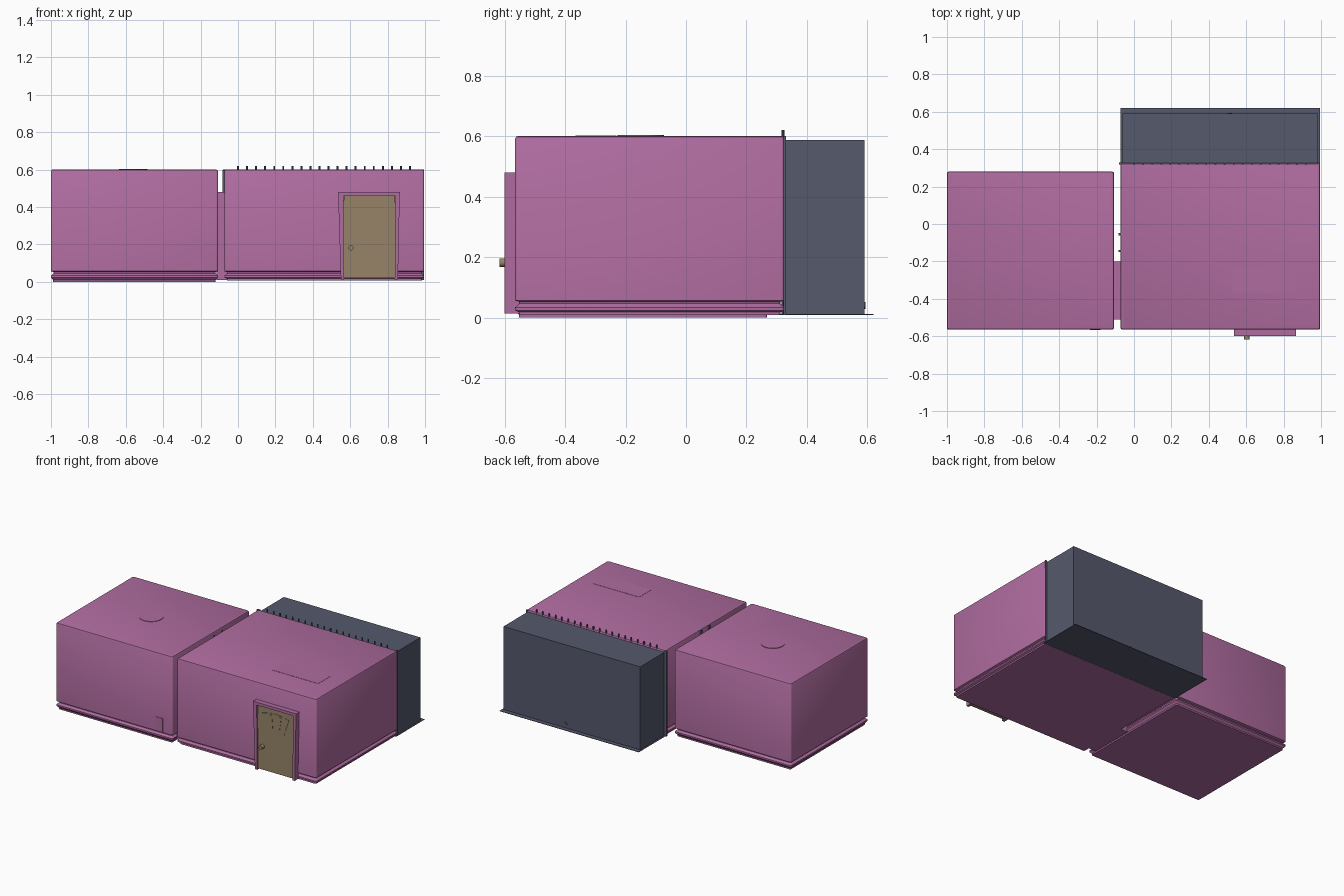
import bpy, bmesh, math

if "Cube" in bpy.data.objects:
    bpy.data.objects.remove(bpy.data.objects["Cube"])

def mat(name, c):
    m = bpy.data.materials.new(name)
    m.diffuse_color = (*c, 1)
    m.use_nodes = True
    m.node_tree.nodes["Principled BSDF"].inputs["Base Color"].default_value = m.diffuse_color
    return m

PINK = mat("pink_plaster", (0.43, 0.15, 0.35))
DARK = mat("dark_slate", (0.09, 0.10, 0.15))
TAN = mat("tan_wood", (0.31, 0.23, 0.14))

def finish(bm, name, m, smooth=False):
    bmesh.ops.recalc_face_normals(bm, faces=bm.faces)
    me = bpy.data.meshes.new(name)
    bm.to_mesh(me)
    bm.free()
    me.materials.append(m)
    o = bpy.data.objects.new(name, me)
    bpy.context.collection.objects.link(o)
    if smooth:
        bpy.context.view_layer.objects.active = o
        o.select_set(True)
        bpy.ops.object.shade_smooth_by_angle(angle=math.radians(35))
        o.select_set(False)
    return o

def box(name, x0, x1, y0, y1, z0, z1, m):
    bm = bmesh.new()
    bmesh.ops.create_cube(bm, size=1)
    for v in bm.verts:
        v.co = ((x0 + x1) / 2 + v.co.x * (x1 - x0), (y0 + y1) / 2 + v.co.y * (y1 - y0),
                (z0 + z1) / 2 + v.co.z * (z1 - z0))
    return finish(bm, name, m)

def cylinder(name, centre, r, depth, m, axis='Z', n=20):
    bm = bmesh.new()
    bmesh.ops.create_cone(bm, cap_ends=True, segments=n, radius1=r, radius2=r, depth=depth)
    o = finish(bm, name, m, True)
    o.location = centre
    if axis == 'Y':
        o.rotation_euler.x = math.pi / 2
    return o

def ring(x0, x1, y0, y1, r):
    pts = []
    for cx, cy, a in ((x1 - r, y1 - r, 0), (x0 + r, y1 - r, 90), (x0 + r, y0 + r, 180), (x1 - r, y0 + r, 270)):
        for k in range(4):
            t = math.radians(a + 30 * k)
            pts.append((cx + r * math.cos(t), cy + r * math.sin(t)))
    return pts

def room(name, x0, x1, y0, y1, profile, m):
    """Rounded rectangle lofted through (inset, height) pairs."""
    bm = bmesh.new()
    rows = [[bm.verts.new((x, y, z)) for x, y in ring(x0 + i, x1 - i, y0 + i, y1 - i, 0.01)]
            for i, z in profile]
    n = len(rows[0])
    for a, b in zip(rows, rows[1:]):
        for k in range(n):
            bm.faces.new((a[k], a[(k + 1) % n], b[(k + 1) % n], b[k]))
    bm.faces.new(rows[0])
    bm.faces.new(rows[-1])
    return finish(bm, name, m, True)

def plate(name, pts, y0, y1, m):
    """Outline in x,z extruded along y."""
    bm = bmesh.new()
    f = bm.faces.new([bm.verts.new((x, y0, z)) for x, z in pts])
    e = bmesh.ops.extrude_face_region(bm, geom=[f])
    for g in e["geom"]:
        if isinstance(g, bmesh.types.BMVert):
            g.co.y = y1
    return finish(bm, name, m)

# Rooms with a moulded skirting and softened roof edge
def skirted(z0):
    return [(0.012, z0), (0.012, z0 + 0.01), (0.0, 0.024), (0.0, 0.034), (0.013, 0.046),
            (0.013, 0.052), (0.0, 0.057), (0.0, 0.592), (0.003, 0.598), (0.008, 0.6)]

room("left_room", -1.0, -0.107, -0.565, 0.28, skirted(0.0), PINK)
room("right_room", -0.072, 0.995, -0.565, 0.325, skirted(0.008), PINK)
box("corridor", -0.115, -0.06, -0.51, -0.2, 0.01, 0.48, PINK)

# Rear cell, its thin floor sheet and the barred front
box("rear_cell", -0.062, 0.985, 0.32, 0.59, 0.01, 0.587, DARK)
box("cell_floor", -0.072, 0.995, 0.31, 0.62, 0.009, 0.012, DARK)
box("cell_side_frame", -0.08, -0.06, 0.318, 0.33, 0.01, 0.6, DARK)
box("cell_side_frame_right", 0.985, 0.995, 0.322, 0.33, 0.01, 0.6, DARK)
for k in range(20):
    cylinder("cell_bar", (0.0 + k * 0.0484, 0.321, 0.315), 0.005, 0.61, DARK, n=8)
cylinder("cell_drain", (0.51, 0.588, 0.04), 0.011, 0.01, DARK, 'Y', 12)
for y in (-0.055, -0.145):
    box("side_bar", -0.083, -0.066, y - 0.006, y + 0.006, 0.1, 0.598, DARK)

# Ceiling lamp housings and small wall hole cover
cylinder("round_ceiling_lamp", (-0.56, -0.15, 0.598), 0.077, 0.01, PINK, n=28)
box("long_ceiling_lamp", 0.52, 0.87, -0.365, -0.23, 0.593, 0.6015, PINK)
box("wall_hatch", -0.235, -0.18, -0.568, -0.55, 0.06, 0.155, PINK)

# Tapered doorway: frame, leaf, fan window and knob
plate("door_frame", [(0.55, 0.013), (0.535, 0.48), (0.865, 0.48), (0.855, 0.013),
                     (0.838, 0.013), (0.842, 0.46), (0.563, 0.46), (0.567, 0.013)], -0.6, -0.55, PINK)
plate("door_leaf", [(0.555, 0.02), (0.566, 0.458), (0.84, 0.458), (0.85, 0.02)], -0.59, -0.55, TAN)

def fan(r, a, z=0.1):
    return [(0.702 + r * math.sin(math.radians(t)), z + r * math.cos(math.radians(t))) for t in a]

angles = [-18 + 6 * k for k in range(7)]
plate("fan_window", fan(0.33, angles) + fan(0.21, angles[::-1]), -0.592, -0.58, TAN)
for s in (-1, 1):
    plate("window_bar", fan(0.32, (s * 5, s * 8)) + fan(0.23, (s * 8, s * 5)), -0.594, -0.58, TAN)
cylinder("door_knob", (0.603, -0.603, 0.182), 0.014, 0.028, TAN, 'Y', 16)
